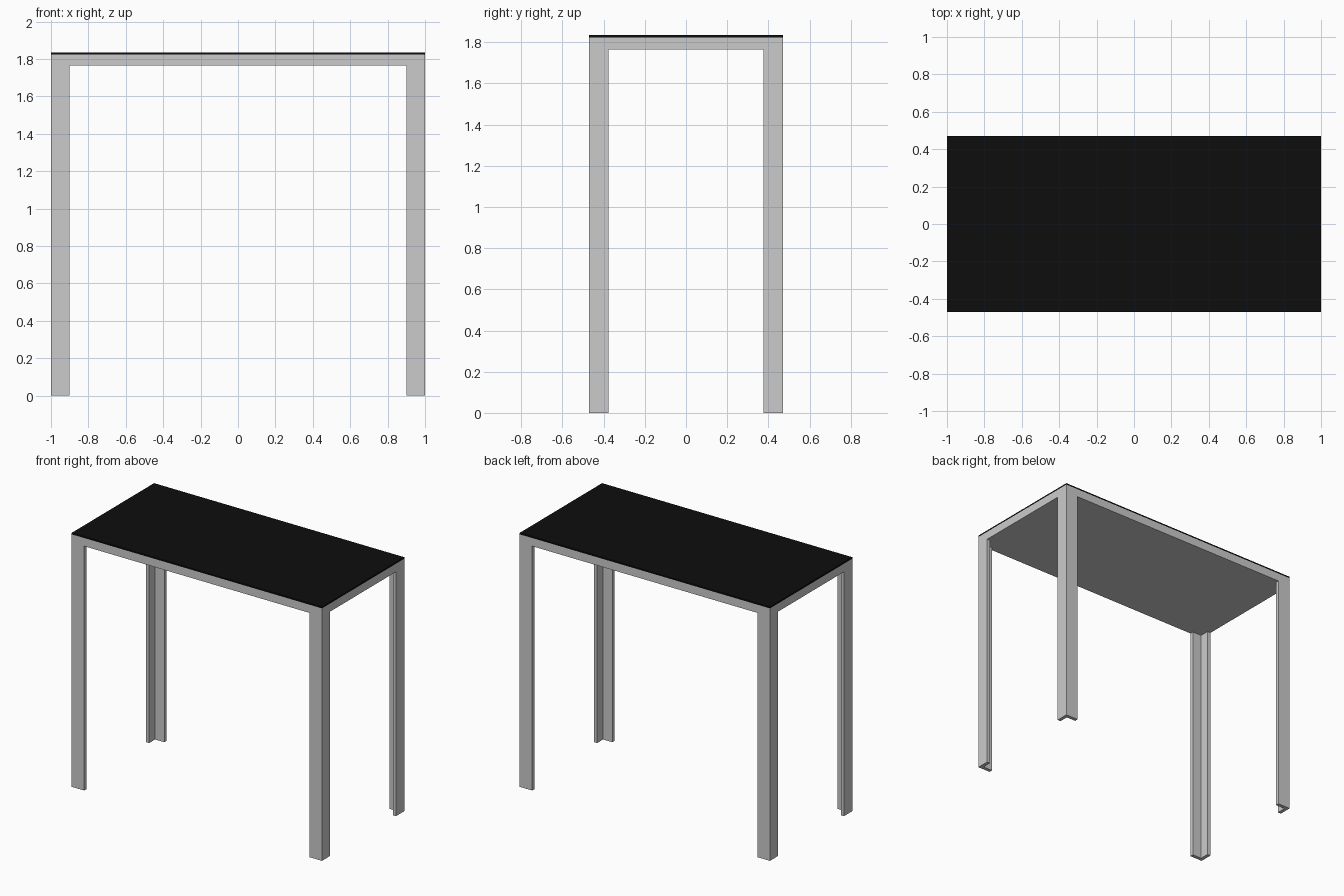
import bpy
import bmesh

if "Cube" in bpy.data.objects:
    bpy.data.objects.remove(bpy.data.objects["Cube"])

X, Y = 1.0, 0.47          # half length, half depth
TOP, UNDER = 1.835, 1.765  # table height, underside of the frame
SKIN = 0.011               # thickness of the dark top sheet
T = 0.026                  # wall thickness of the angle legs
WX, WY = 0.10, 0.094       # leg flange widths


def prism(name, profile, z0, z1):
    """Extrude an xy outline from z0 to z1."""
    bm = bmesh.new()
    face = bm.faces.new([bm.verts.new((x, y, z0)) for x, y in profile])
    out = bmesh.ops.extrude_face_region(bm, geom=[face])
    for v in out["geom"]:
        if isinstance(v, bmesh.types.BMVert):
            v.co.z = z1
    bmesh.ops.recalc_face_normals(bm, faces=bm.faces[:])
    me = bpy.data.meshes.new(name)
    bm.to_mesh(me)
    bm.free()
    ob = bpy.data.objects.new(name, me)
    bpy.context.collection.objects.link(ob)
    return ob


rect = [(-X, -Y), (X, -Y), (X, Y), (-X, Y)]

# Solid frame slab and dark top sheet
prism("table_frame", rect, UNDER, TOP - SKIN)
top = prism("table_top", rect, TOP - SKIN, TOP)
black = bpy.data.materials.new("black_top")
black.diffuse_color = (0.004, 0.004, 0.004, 1)
black.use_nodes = True
black.node_tree.nodes["Principled BSDF"].inputs["Base Color"].default_value = black.diffuse_color
top.data.materials.append(black)

# Four L-section legs, corner flush with the outside of the frame
angle = [(X, Y), (X - WX, Y), (X - WX, Y - T), (X - T, Y - T),
         (X - T, Y - WY), (X, Y - WY)]
for side, sx in (("left", -1), ("right", 1)):
    for end, sy in (("front", -1), ("back", 1)):
        prism(f"{end}_{side}_leg", [(x * sx, y * sy) for x, y in angle], 0, UNDER)
